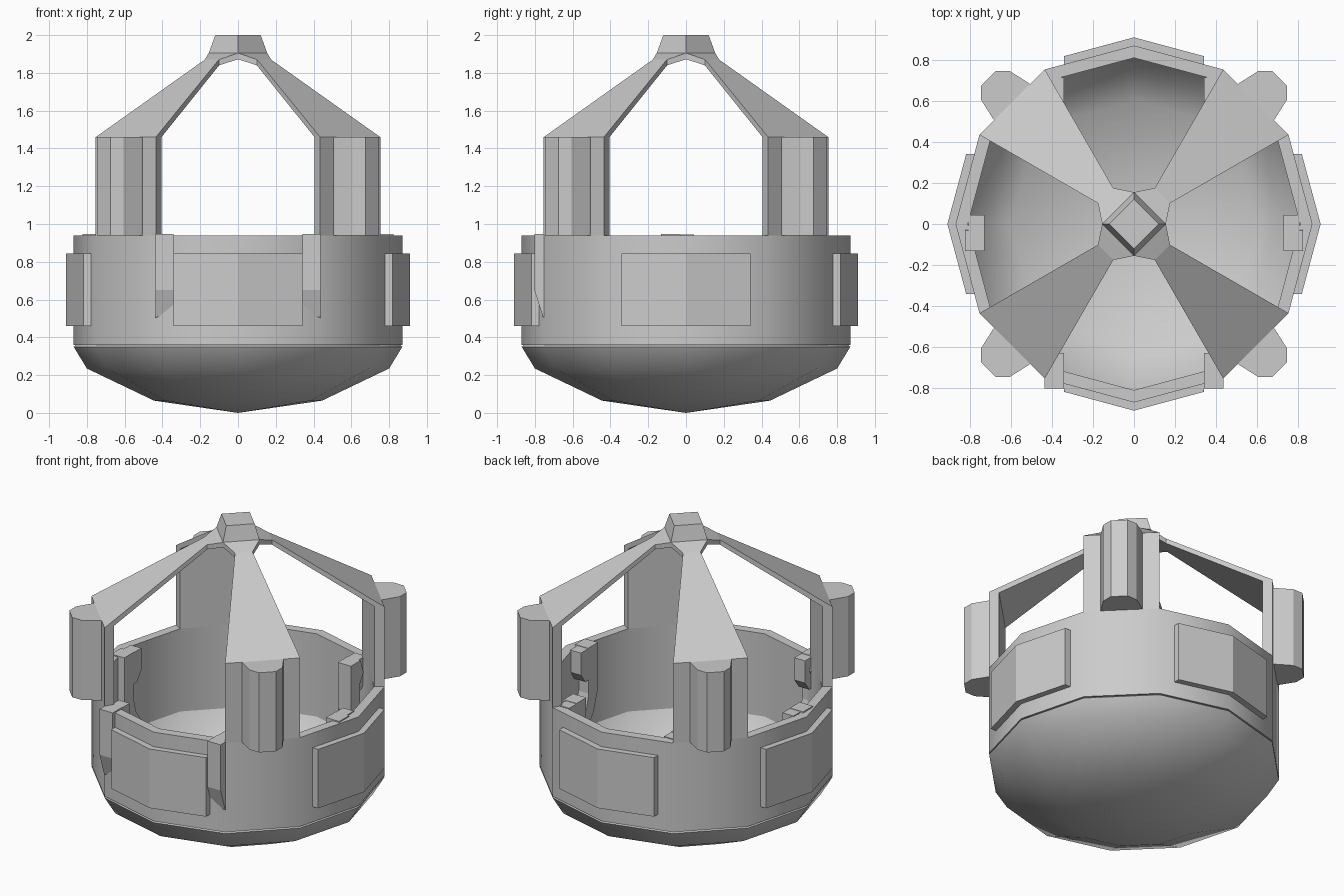
import bpy, bmesh
from math import sin, cos, pi, radians
from mathutils import Matrix, Vector

if "Cube" in bpy.data.objects:
    bpy.data.objects.remove(bpy.data.objects["Cube"])


def finish(name, bm, smooth=None):
    bmesh.ops.recalc_face_normals(bm, faces=bm.faces)
    me = bpy.data.meshes.new(name)
    bm.to_mesh(me)
    bm.free()
    ob = bpy.data.objects.new(name, me)
    bpy.context.collection.objects.link(ob)
    if smooth:
        bpy.ops.object.select_all(action='DESELECT')
        ob.select_set(True)
        bpy.context.view_layer.objects.active = ob
        bpy.ops.object.shade_smooth_by_angle(angle=radians(smooth))
    return ob


def lathe(name, profile, closed=False, smooth=35):
    """Twelve-sided revolve of (radius, z) points, with a vertex on each axis."""
    n = 12
    bm = bmesh.new()
    rings = []
    for r, z in profile:
        if r == 0:
            rings.append([bm.verts.new((0, 0, z))] * n)
        else:
            rings.append([bm.verts.new((r * cos(i * 2 * pi / n), r * sin(i * 2 * pi / n), z))
                          for i in range(n)])
    pairs = list(zip(rings, rings[1:]))
    if closed:
        pairs.append((rings[-1], rings[0]))
    for a, b in pairs:
        for i in range(n):
            j = (i + 1) % n
            bm.faces.new(list(dict.fromkeys((a[i], a[j], b[j], b[i]))))
    return finish(name, bm, smooth)


def prism(name, loop, offset, matrix=Matrix()):
    """Extrude a closed loop of 3D points by an offset."""
    bm = bmesh.new()
    face = bm.faces.new([bm.verts.new(p) for p in loop])
    ext = bmesh.ops.extrude_face_region(bm, geom=[face])['geom']
    vs = [v for v in ext if isinstance(v, bmesh.types.BMVert)]
    bmesh.ops.translate(bm, verts=vs, vec=Vector(offset))
    bmesh.ops.transform(bm, matrix=matrix, verts=bm.verts)
    return finish(name, bm)


def loft(name, sections, matrix):
    """Join equal-sized loops into a capped solid."""
    bm = bmesh.new()
    rows = [[bm.verts.new(p) for p in s] for s in sections]
    for a, b in zip(rows, rows[1:]):
        for i in range(len(a)):
            j = (i + 1) % len(a)
            bm.faces.new((a[i], a[j], b[j], b[i]))
    bm.faces.new(rows[0])
    bm.faces.new(rows[-1])
    bmesh.ops.transform(bm, matrix=matrix, verts=bm.verts)
    return finish(name, bm)


def polar(r, deg, z):
    return (r * cos(radians(deg)), r * sin(radians(deg)), z)


# Ring wall
lathe("ring_wall", [(.81, .36), (.87, .36), (.87, .94), (.81, .94)], closed=True)

# Faceted bowl with its inner floor
lathe("bowl", [(0, 0), (.445, .065), (.80, .235), (.87, .35), (.81, .40),
               (.73, .28), (.60, .19), (0, .05)])

# Corner struts, pods and side panels, four of each
for k in range(4):
    turn = Matrix.Rotation(k * pi / 2, 4, 'Z')

    # Upright post bending into a tapering arm that meets the hub
    def section(ro, zo, ri, zi):
        return [polar(ro, 30, zo), polar(ro, 60, zo), polar(ri, 60, zi), polar(ri, 30, zi)]
    loft(f"strut_{k}", [
        section(.87, .94, .81, .94),
        section(.87, 1.46, .81, 1.46),
        section(.203, 1.87, .20, 1.84),
        [(.155, 0, 1.905), (0, .155, 1.905), (0, .155, 1.872), (.155, 0, 1.872)],
    ], turn)

    # Rounded pod on the outside of the post
    pod = [(.83, -.124), (.845, -.124), (.955, -.099), (1.004, -.05),
           (1.004, .05), (.955, .099), (.845, .124), (.83, .124)]
    prism(f"pod_{k}", [(u, v, .94) for u, v in pod], (0, 0, .52),
          turn @ Matrix.Rotation(pi / 4, 4, 'Z'))

    # Folded side panel
    panel = [(.77, -.342), (.818, -.342), (.91, 0), (.818, .342), (.77, .342), (.86, 0)]
    prism(f"side_panel_{k}", [(x, y, .46) for x, y in panel], (0, 0, .385), turn)

# Hub at the top
hub = [[(r * cos(i * pi / 2), r * sin(i * pi / 2), z) for i in range(4)]
       for r, z in ((.155, 1.872), (.155, 1.905), (.12, 2.0))]
loft("hub", hub, Matrix())

# Curved clips along both sides of the ring: (depth, z) profile
clip = [(0, .948), (0, .65), (.045, .51), (.10, .44), (.175, .42), (.175, .48),
        (.12, .55), (.095, .65), (.095, .80), (.13, .86), (.10, .948)]
tip = [(.08, .945), (.175, .945), (.175, .80), (.13, .74), (.08, .74)]
for s, side in ((-1, "left"), (1, "right")):
    for label, x, y in (("front", .342, -.803), ("middle", .728, -.132), ("back", .342, .54)):
        prism(f"clip_{label}_{side}", [(s * x, y + d, z) for d, z in clip], (s * .095, 0, 0))
        prism(f"clip_tip_{label}_{side}", [(s * x, y + d, z) for d, z in tip], (s * .078, 0, 0))
